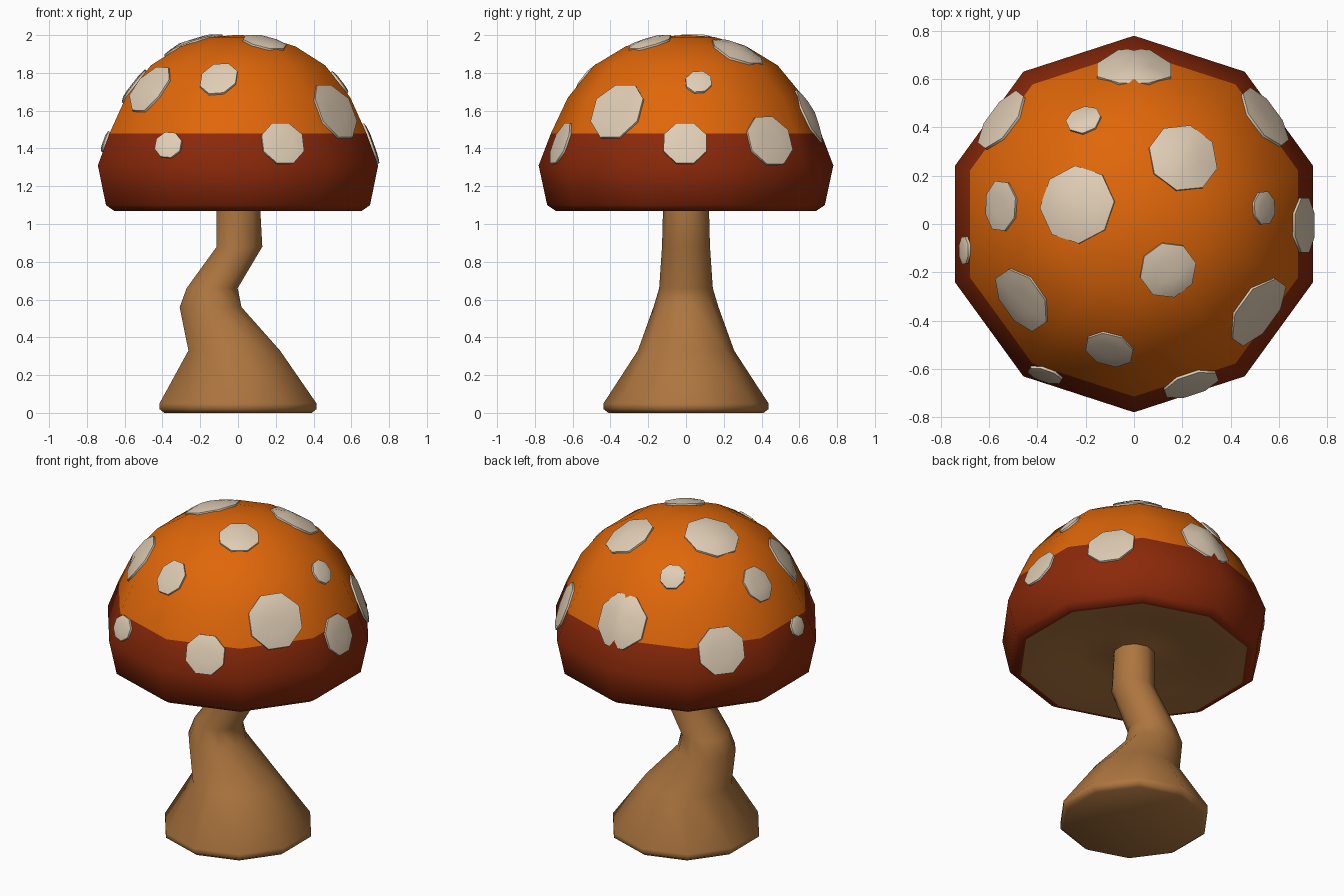
import bpy, bmesh, math
from mathutils import Vector
from mathutils.bvhtree import BVHTree

if "Cube" in bpy.data.objects:
    bpy.data.objects.remove(bpy.data.objects["Cube"])


def material(name, rgb):
    m = bpy.data.materials.new(name)
    m.diffuse_color = (*rgb, 1)
    m.use_nodes = True
    m.node_tree.nodes["Principled BSDF"].inputs["Base Color"].default_value = m.diffuse_color
    return m


ORANGE = material("cap orange", (0.74, 0.135, 0.003))
RED = material("cap rust red", (0.26, 0.022, 0.003))
TAN = material("stem tan", (0.42, 0.18, 0.05))
CREAM = material("spot cream", (0.74, 0.61, 0.46))


def finish(bm, name, mats, angle):
    bmesh.ops.recalc_face_normals(bm, faces=bm.faces)
    mesh = bpy.data.meshes.new(name)
    bm.to_mesh(mesh)
    bm.free()
    ob = bpy.data.objects.new(name, mesh)
    bpy.context.collection.objects.link(ob)
    for m in mats:
        mesh.materials.append(m)
    bpy.ops.object.select_all(action='DESELECT')
    ob.select_set(True)
    bpy.context.view_layer.objects.active = ob
    bpy.ops.object.shade_smooth_by_angle(angle=math.radians(angle))
    return ob


def loft(rings, sides=10):
    """Skin a stack of (radius, z, centre x, material) rings and cap both ends."""
    bm = bmesh.new()
    prev = None
    loops = []
    for r, z, cx, mat in rings:
        cur = [bm.verts.new((cx + r * math.sin(math.tau * i / sides),
                             r * math.cos(math.tau * i / sides), z)) for i in range(sides)]
        loops.append(cur)
        if prev:
            for i in range(sides):
                j = (i + 1) % sides
                bm.faces.new((prev[i], prev[j], cur[j], cur[i])).material_index = mat
        prev = cur
    for k in (0, -1):
        bm.faces.new(loops[k]).material_index = rings[k][3]
    return bm


# Cap: recessed underside tan, lower band red, dome orange
cap_rings = [(0.10, 1.11, 0, 2), (0.17, 1.135, 0, 2), (0.32, 1.13, 0, 2), (0.48, 1.095, 0, 2),
             (0.67, 1.07, 0, 2), (0.69, 1.07, 0, 1),
             (0.735, 1.10, 0, 1), (0.78, 1.31, 0, 1), (0.715, 1.48, 0, 1),
             (0.625, 1.67, 0, 0), (0.485, 1.84, 0, 0), (0.32, 1.94, 0, 0),
             (0.15, 1.99, 0, 0), (0.02, 2.0, 0, 0)]
cap_bm = loft(cap_rings)
surface = BVHTree.FromBMesh(cap_bm)
finish(cap_bm, "cap", [ORANGE, RED, TAN], 62)

# Crooked stem with a flared foot
stem_rings = [(0.0, 0.0, 0), (0.41, 0.0, 0), (0.437, 0.02, 0), (0.437, 0.05, 0),
              (0.255, 0.33, -0.02), (0.172, 0.56, -0.145), (0.142, 0.66, -0.137),
              (0.127, 0.88, 0.008), (0.12, 1.14, 0.0)]
finish(loft([(*r, 0) for r in stem_rings[1:]]), "stem", [TAN], 62)

# Spots: x, y, z near the cap surface, radius
spots = [(0, .65, 1.57, .165), (.54, .44, 1.44, .145), (.205, .275, 1.915, .15),
         (-.21, .435, 1.83, .075), (-.235, .08, 1.945, .163), (-.555, .075, 1.735, .108),
         (.525, .065, 1.735, .072), (.70, -.005, 1.425, .122), (.14, -.19, 1.955, .12),
         (.51, -.36, 1.595, .165), (-.46, -.31, 1.71, .145), (-.10, -.51, 1.755, .105),
         (-.365, -.62, 1.415, .075), (.235, -.66, 1.425, .122), (-.71, -.11, 1.44, .06),
         (-.555, .435, 1.45, .145)]
hub = Vector((0, 0, 1.11))


def spot(bm, x, y, z, r):
    """Thin octagonal patch that follows the cap, slightly raised in the middle."""
    n = (Vector((x, y, z)) - hub).normalized()
    base = Vector((x, y, z))
    u = n.cross(Vector((0, 0, 1))).normalized()
    v = u.cross(n)

    def on_cap(p, h):
        return bm.verts.new(surface.ray_cast(p + n, -n)[0] + n * h)

    def ring(rad, h):
        return [on_cap(base + rad * (u * math.cos(a) + v * math.sin(a)), h)
                for a in (math.tau * (i + 0.5) / 8 for i in range(8))]
    rings = [ring(r, -0.02), ring(r, 0.011), ring(r * 0.8, 0.015), ring(r * 0.45, 0.018)]
    tip = on_cap(base, 0.018)
    for a, b in zip(rings, rings[1:]):
        for i in range(8):
            j = (i + 1) % 8
            bm.faces.new((a[i], a[j], b[j], b[i]))
    for i in range(8):
        bm.faces.new((rings[-1][i], rings[-1][(i + 1) % 8], tip))


spots_bm = bmesh.new()
for s in spots:
    spot(spots_bm, *s)
finish(spots_bm, "cap_spots", [CREAM], 50)
